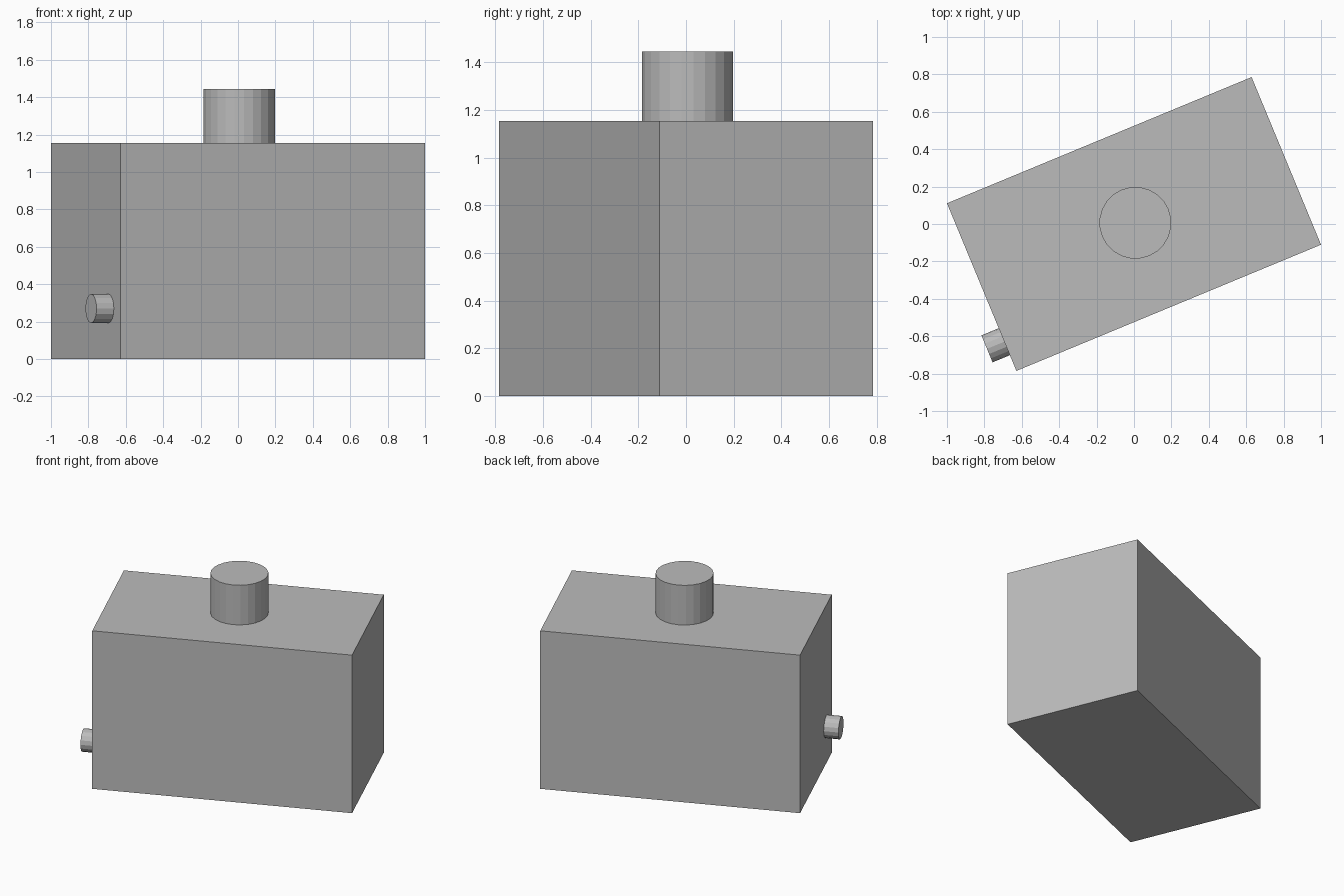
import bpy
import math
from mathutils import Matrix

default = bpy.data.objects.get("Cube")
if default:
    bpy.data.objects.remove(default, do_unlink=True)

LENGTH, WIDTH, HEIGHT = 1.763, 0.97, 1.155
TURN = Matrix.Rotation(math.radians(22.5), 4, "Z")

grey = bpy.data.materials.new("plain grey")
grey.use_nodes = True
colour = (0.5, 0.5, 0.5, 1)
grey.diffuse_color = colour
grey.node_tree.nodes["Principled BSDF"].inputs["Base Color"].default_value = colour


def finish(name):
    """Name the new part, colour it and turn it with the whole body."""
    part = bpy.context.object
    part.name = name
    part.data.materials.append(grey)
    bpy.context.view_layer.update()
    part.matrix_world = TURN @ part.matrix_world
    return part


def cylinder(name, radius, depth, sides, centre, tilt=0):
    bpy.ops.mesh.primitive_cylinder_add(
        vertices=sides, radius=radius, depth=depth,
        location=centre, rotation=(0, tilt, 0))
    return finish(name)


# Rectangular tank body
bpy.ops.mesh.primitive_cube_add(size=1, location=(0, 0, HEIGHT / 2))
bpy.context.object.scale = (LENGTH, WIDTH, HEIGHT)
finish("tank_body")

# Round neck standing on the lid
cylinder("top_neck", 0.192, 0.29, 24, (0.009, 0.003, HEIGHT + 0.145))

# Short outlet low on the end wall
cylinder("side_outlet", 0.078, 0.1, 16,
         (-LENGTH / 2 - 0.05, -0.316, 0.27), math.pi / 2)
